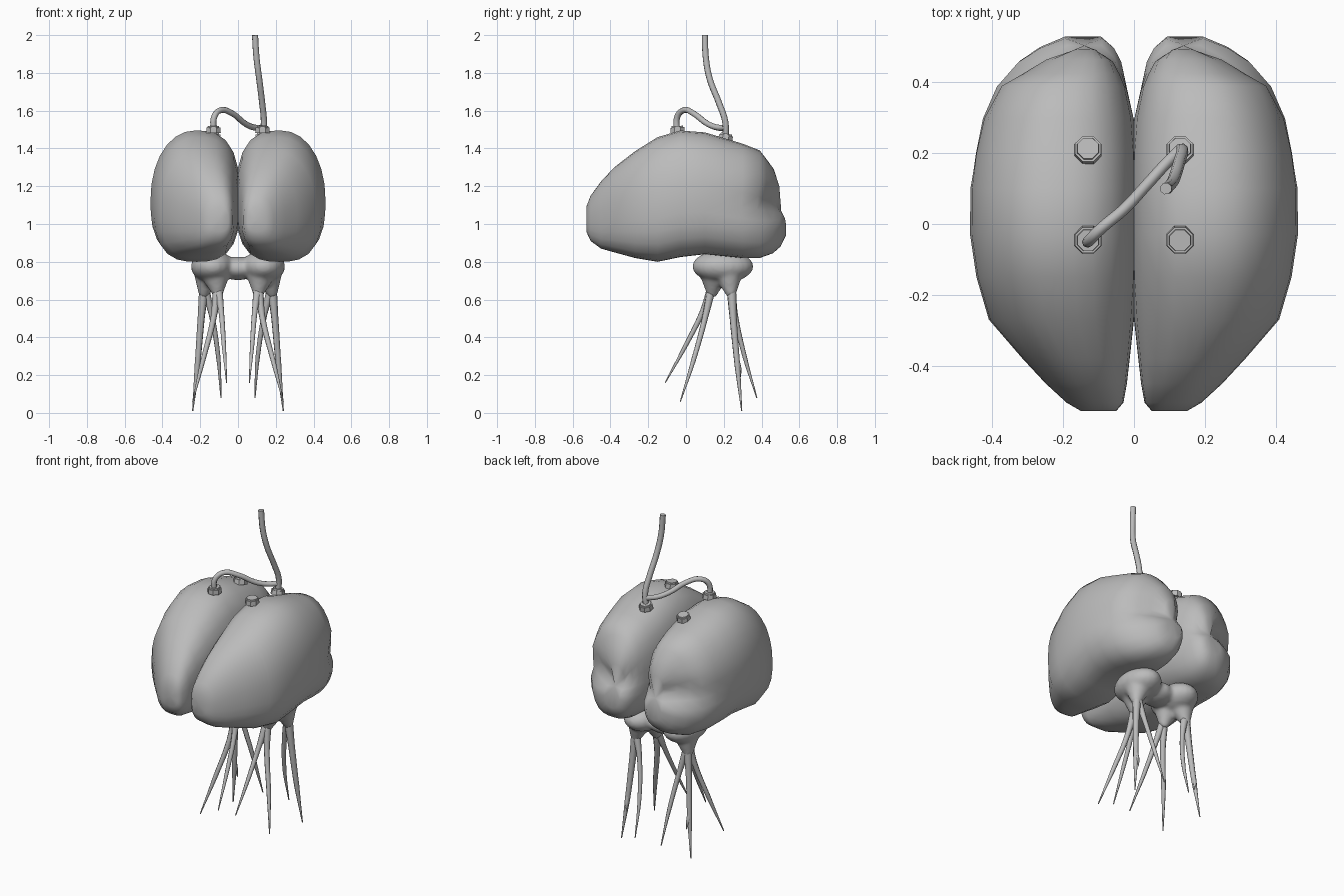
import bpy, bmesh, math
from mathutils import Vector, Matrix

if "Cube" in bpy.data.objects:
    bpy.data.objects.remove(bpy.data.objects["Cube"])

grey = bpy.data.materials.new("grey")
grey.diffuse_color = (0.5, 0.5, 0.5, 1)
grey.use_nodes = True
grey.node_tree.nodes["Principled BSDF"].inputs["Base Color"].default_value = grey.diffuse_color


def finish(bm, name, angle=40):
    """Turn a bmesh into a smooth shaded grey object."""
    bmesh.ops.recalc_face_normals(bm, faces=bm.faces[:])
    me = bpy.data.meshes.new(name)
    bm.to_mesh(me)
    bm.free()
    me.materials.append(grey)
    ob = bpy.data.objects.new(name, me)
    bpy.context.collection.objects.link(ob)
    shade(ob, angle)
    return ob


def shade(ob, angle):
    bpy.ops.object.select_all(action='DESELECT')
    ob.select_set(True)
    bpy.context.view_layer.objects.active = ob
    bpy.ops.object.shade_smooth_by_angle(angle=math.radians(angle))


def tube(name, pts, radii, sides=2):
    """Tapered tube through points."""
    cu = bpy.data.curves.new(name, 'CURVE')
    cu.dimensions = '3D'
    cu.bevel_depth = 1
    cu.bevel_resolution = sides
    cu.resolution_u = 5
    cu.use_fill_caps = True
    sp = cu.splines.new('BEZIER')
    sp.bezier_points.add(len(pts) - 1)
    for bp, p, r in zip(sp.bezier_points, pts, radii):
        bp.co, bp.radius = p, r
        bp.handle_left_type = bp.handle_right_type = 'AUTO'
    cu.materials.append(grey)
    ob = bpy.data.objects.new(name, cu)
    bpy.context.collection.objects.link(ob)
    bpy.ops.object.select_all(action='DESELECT')
    ob.select_set(True)
    bpy.context.view_layer.objects.active = ob
    bpy.ops.object.convert(target='MESH')
    shade(bpy.context.object, 50)


# Brain halves: sections along y as (y, inner x, outer x, bottom z, top z)
SECTIONS = [
    (-.528, .05, .15, .96, 1.09), (-.505, .03, .19, .91, 1.15),
    (-.45, .02, .25, .87, 1.225), (-.38, .012, .315, .85, 1.30),
    (-.27, 0, .41, .82, 1.385), (-.15, -.008, .445, .80, 1.46),
    (-.03, -.01, .463, .825, 1.495), (.10, -.01, .462, .84, 1.485),
    (.20, -.008, .45, .83, 1.455), (.30, 0, .43, .82, 1.425),
    (.39, .02, .39, .82, 1.39), (.46, .035, .33, .845, 1.345),
    (.50, .055, .27, .88, 1.29), (.53, .09, .20, .94, 1.20)]
SEG = 28


def brain_half(side, name):
    bm = bmesh.new()
    rings = []
    for y, xi, xo, zb, zt in SECTIONS:
        cx, cz = (xi + xo) / 2, zb + (zt - zb) * .45
        ring = []
        for i in range(SEG):
            a = math.tau * i / SEG
            c, s = math.cos(a), math.sin(a)
            # outer top is round, inner wall and underside are squarer
            n = 2.1 if (s > 0 and c > 0) else 2.8
            r = (abs(c) ** n + abs(s) ** n) ** (-1 / n)
            x = cx + r * c * (xo - xi) / 2
            z = cz + r * s * ((zt - cz) if s > 0 else (cz - zb))
            # crease round the rear and a shorter upper lobe
            back = max(0, min(1, (y - .1) / .38))
            crease = math.exp(-((z - 1.1) / .055) ** 2) * back
            if c > 0:
                x -= .022 * crease
            yy = y - .03 * crease * back
            if y > .4:
                yy -= .035 * max(0, min(1, (z - 1.03) / .1))
            ring.append(bm.verts.new((side * x, yy, z)))
        rings.append(ring)
    for a, b in zip(rings, rings[1:]):
        for i in range(SEG):
            j = (i + 1) % SEG
            bm.faces.new((a[i], a[j], b[j], b[i]))
    for ring in (rings[0], rings[-1]):
        bmesh.ops.poke(bm, faces=[bm.faces.new(ring)])
    finish(bm, name, 60)


brain_half(1, "brain_half_right")
brain_half(-1, "brain_half_left")

# Brain stem: fused lobes and tapering roots
bm = bmesh.new()


def blob(loc, size):
    bmesh.ops.create_uvsphere(bm, u_segments=20, v_segments=12, radius=1,
                              matrix=Matrix.Translation(loc) @ Matrix.Diagonal((*size, 1)))


def root(top, bottom, r1, r2):
    d = Vector(bottom) - Vector(top)
    rot = d.to_track_quat('Z', 'Y').to_matrix().to_4x4()
    mid = (Vector(top) + Vector(bottom)) / 2
    bmesh.ops.create_cone(bm, cap_ends=True, segments=14, radius1=r1, radius2=r2,
                          depth=d.length, matrix=Matrix.Translation(mid) @ rot)


blob((0, .2, .765), (.11, .1, .062))
for s in (1, -1):
    blob((s * .135, .195, .775), (.115, .163, .085))
    root((s * .12, .15, .74), (s * .105, .135, .615), .085, .022)
    root((s * .16, .225, .74), (s * .185, .24, .615), .08, .022)
stem = finish(bm, "brain_stem", 180)
m = stem.modifiers.new("fuse", 'REMESH')
m.mode, m.voxel_size, m.use_smooth_shade = 'VOXEL', .011, True
m = stem.modifiers.new("soften", 'SMOOTH')
m.factor, m.iterations = .5, 6

# Tendrils, mirrored on both sides
for s, side in ((1, "right"), (-1, "left")):
    def tendril(name, pts, radii):
        tube(f"{name}_{side}", [(s * x, y, z) for x, y, z in pts], radii)
    tendril("front_inner_tendril", [(.105, .135, .66), (.088, .085, .53), (.075, 0, .36), (.06, -.11, .16)],
            (.024, .015, .012, .003))
    tendril("front_outer_tendril", [(.11, .135, .66), (.13, .10, .5), (.185, .04, .28), (.24, -.03, .06)],
            (.024, .016, .013, .003))
    tendril("rear_outer_tendril", [(.18, .24, .66), (.195, .25, .5), (.215, .272, .25), (.24, .295, .01)],
            (.026, .019, .015, .003))
    tendril("rear_fork", [(.212, .268, .29), (.212, .283, .23), (.205, .287, .18)], (.012, .011, .002))
    tendril("rear_inner_tendril", [(.175, .24, .66), (.14, .26, .52), (.105, .31, .3), (.09, .375, .08)],
            (.024, .015, .012, .003))

# Octagonal sockets on top
for x in (-.13, .13):
    for y, z, tilt in ((-.045, 1.497, .05), (.21, 1.457, -.2)):
        bm = bmesh.new()
        for r, h, dz in ((.042, .028, 0), (.034, .012, .016)):
            bmesh.ops.create_cone(
                bm, cap_ends=True, segments=8, radius1=r, radius2=r * .94, depth=h,
                matrix=Matrix.Translation((x, y, z)) @ Matrix.Rotation(tilt, 4, 'X')
                @ Matrix.Translation((0, 0, dz)) @ Matrix.Rotation(math.pi / 8, 4, 'Z'))
        finish(bm, "socket", 30)

# Cables
tube("long_cable", [(.13, .21, 1.46), (.137, .208, 1.54), (.128, .175, 1.64), (.112, .125, 1.77),
                    (.098, .105, 1.88), (.09, .1, 2.0)], [.017] * 6)
tube("short_cable", [(-.13, -.05, 1.49), (-.125, -.045, 1.57), (-.09, -.01, 1.603), (-.03, .04, 1.585),
                     (.04, .115, 1.53), (.09, .17, 1.51), (.13, .21, 1.51)], [.016] * 7)
